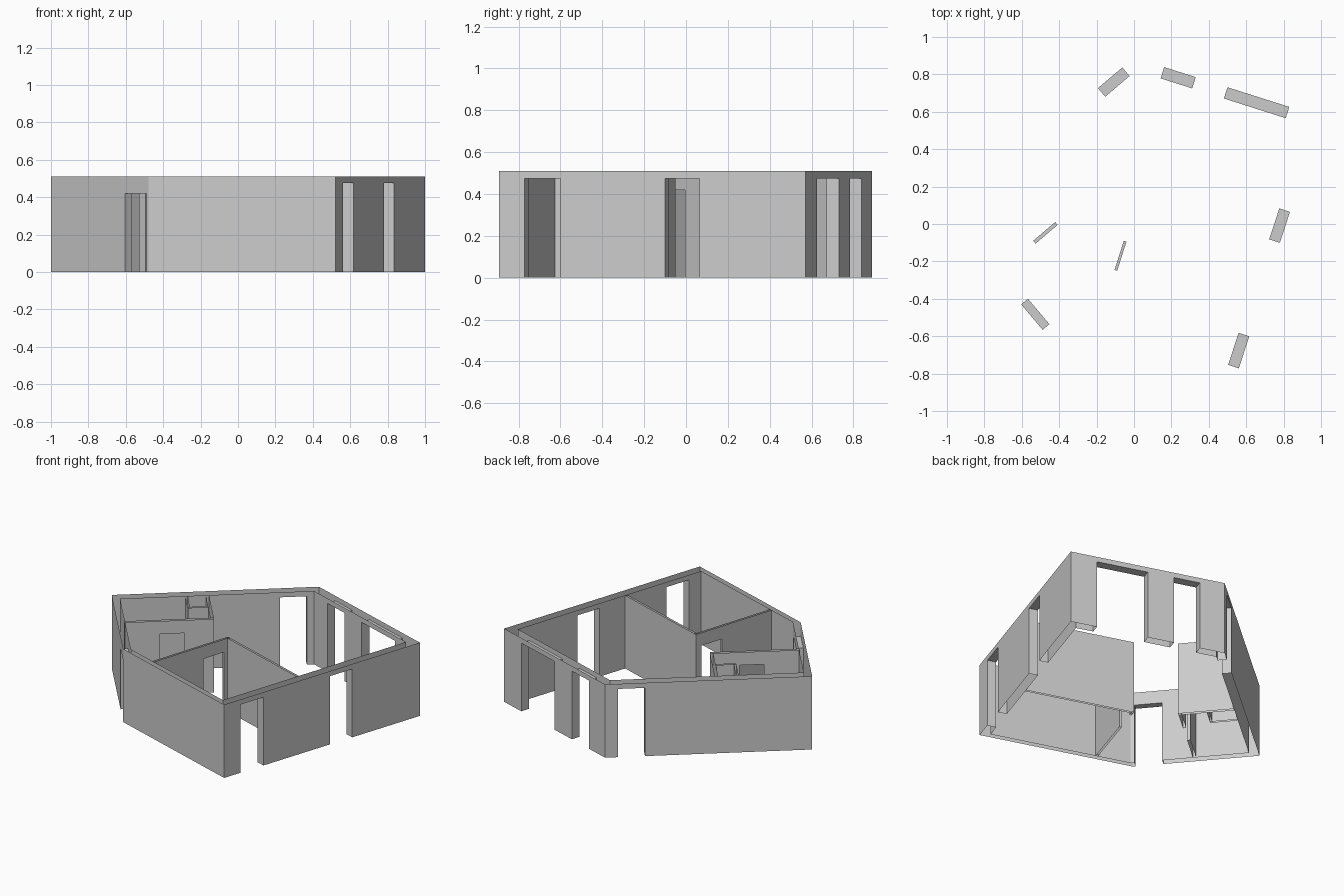
import bpy
from mathutils import Vector, Matrix

if "Cube" in bpy.data.objects:
    bpy.data.objects.remove(bpy.data.objects["Cube"])

HEIGHT = 0.51
plaster = bpy.data.materials.new("light grey plaster")
plaster.use_nodes = True
GREY = (0.6, 0.6, 0.6, 1)
plaster.diffuse_color = GREY
plaster.node_tree.nodes["Principled BSDF"].inputs["Base Color"].default_value = GREY


def left_of(d):
    return Vector((-d.y, d.x))


def wall(name, a, b, thick, openings=(), inner=None):
    """Open-topped double-skin wall from a to b, body on its left.
    openings: (start, end, head height) measured along the wall.
    inner: where the inner skin starts and ends, for mitred corners."""
    length = (b - a).length
    d = (b - a).normalized()
    n = left_of(d)
    inner = inner or (0, length)
    verts, faces = [], []

    def quad(*corners):
        start = len(verts)
        for s, off, z in corners:
            p = a + d * s + n * off
            verts.append((p.x, p.y, z))
        faces.append(range(start, start + 4))

    # Both skins, solid beside the openings and closed above them
    for off, (first, last) in ((0, (0, length)), (thick, inner)):
        pos = first
        spans = []
        for s0, s1, head in openings:
            spans += [(pos, s0, 0), (s0, s1, head)]
            pos = s1
        spans.append((pos, last, 0))
        for s0, s1, z in spans:
            ring = [(s0, off, z), (s1, off, z), (s1, off, HEIGHT), (s0, off, HEIGHT)]
            quad(*(ring if off == 0 else ring[::-1]))

    # Jambs and underside of each head
    for s0, s1, head in openings:
        quad((s0, 0, 0), (s0, 0, head), (s0, thick, head), (s0, thick, 0))
        quad((s1, 0, 0), (s1, thick, 0), (s1, thick, head), (s1, 0, head))
        quad((s0, 0, head), (s1, 0, head), (s1, thick, head), (s0, thick, head))

    mesh = bpy.data.meshes.new(name)
    mesh.from_pydata(verts, [], faces)
    mesh.materials.append(plaster)
    obj = bpy.data.objects.new(name, mesh)
    bpy.context.collection.objects.link(obj)


# Outer walls, counter-clockwise around the five-sided plan
TALL, LOW = 0.475, 0.42
corners = [Vector(p) for p in
           ((-0.478, -0.578), (0.52, -0.895), (1, 0.572), (0, 0.89), (-1, 0.04))]
outer = [
    ("front_wall", 0.035, ()),
    ("left_wall", 0.06, ((0.13, 0.31, TALL), (0.836, 1.01, TALL))),
    ("back_wall", 0.063, ((0.178, 0.525, TALL), (0.703, 0.88, TALL))),
    ("back_right_wall", 0.06, ((0.082, 0.253, TALL),)),
    ("entrance_wall", 0.047, ((0.615, 0.793, LOW),)),
]
count = len(corners)
dirs = [(corners[(i + 1) % count] - corners[i]).normalized() for i in range(count)]


def mitre(i):
    """Offset from corner i to the inner corner."""
    rows = Matrix((left_of(dirs[i - 1]), left_of(dirs[i])))
    return rows.inverted() @ Vector((outer[i - 1][1], outer[i][1]))


for i, (name, thick, openings) in enumerate(outer):
    j = (i + 1) % count
    a, b = corners[i], corners[j]
    ends = (mitre(i).dot(dirs[i]), (b - a).length + mitre(j).dot(dirs[i]))
    wall(name, a, b, thick, openings, ends)

# Partitions of the front room
along = dirs[0]
across = left_of(along)
room = Vector((-0.042, -0.05))
wall("front_room_back_partition", room + along * 0.737, room, 0.015)
wall("front_room_side_partition", room, room - across * 0.6, 0.015, ((0.042, 0.205, LOW),))

# Partitions of the small corner room
along = -dirs[3]
across = left_of(along)
nook = Vector((-0.265, 0.117))
wall("corner_room_door_partition", nook - along * 0.57, nook, 0.02, ((0.227, 0.382, LOW),))
wall("corner_room_side_partition", nook, nook + across * 0.356, 0.02)

# Service shaft inside the corner room
shaft = nook + across * 0.18
shaft_end = shaft - along * 0.15
wall("shaft_front", shaft_end, shaft - along * 0.02, 0.015)
wall("shaft_side", shaft_end + across * 0.176, shaft_end, 0.015)
